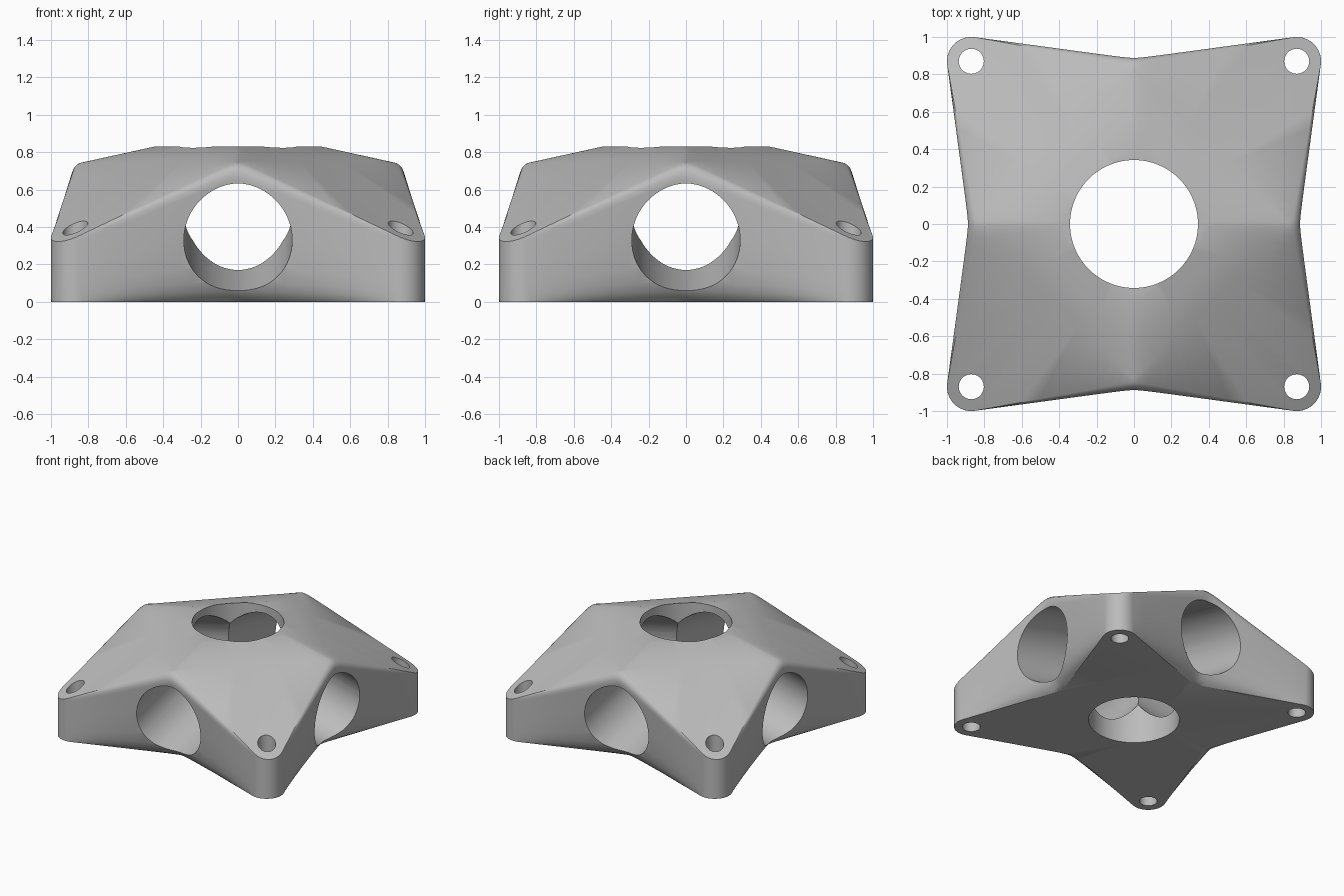
import bpy, bmesh, math
from mathutils import Matrix, Vector

old = bpy.data.objects.get("Cube")
if old:
    bpy.data.objects.remove(old, do_unlink=True)

CORNER, CORNER_R = 0.87, 0.13      # centre and radius of each rounded corner
SOFT = 0.04                        # rounding of ridges and waists


def material(name, rgb):
    mat = bpy.data.materials.new(name)
    mat.use_nodes = True
    mat.diffuse_color = (*rgb, 1)
    mat.node_tree.nodes["Principled BSDF"].inputs["Base Color"].default_value = (*rgb, 1)
    return mat


def soft_abs(v):
    return math.hypot(v, SOFT)


def roof(x, y):
    """Height of the roof: flat crown, shallow slope, then steeper corner slope."""
    s = soft_abs(x) + soft_abs(y) - SOFT
    if s < 0.45:
        return 0.83
    if s < 0.85:
        return 0.83 - 0.22 * (s - 0.45)
    return 0.742 - 0.405 * (s - 0.85)


def outline(waist):
    """Four-pointed plan outline with its sides pinched in to the waist distance."""
    lean = math.atan2(1 - waist, CORNER)
    end_x = CORNER + CORNER_R * math.cos(lean)
    end_y = CORNER - CORNER_R * math.sin(lean)
    slope = (end_x - waist) / (soft_abs(end_y) - SOFT)
    side = []
    for i in range(12):
        y = end_y * (i / 12) ** 1.8
        side.append((waist + slope * (soft_abs(y) - SOFT), y))
    arc = []
    for i in range(13):
        a = -lean + (math.pi / 2 + 2 * lean) * i / 12
        arc.append((CORNER + CORNER_R * math.cos(a), CORNER + CORNER_R * math.sin(a)))
    quarter = side + arc + [(y, x) for x, y in reversed(side[1:])]
    loop = []
    for _ in range(4):
        loop += quarter
        quarter = [(-y, x) for x, y in quarter]
    return loop


# Body: wall rings from the base up, then roof rings running in to the crown
bm = bmesh.new()
rings = []
walls = [(0.71, 0), (0.745, 0.025), (0.78, 0.075), (0.81, 0.15), (0.835, 0.28),
         (0.86, 0.55), (0.885, 0.9), (0.888, 0.95), (0.875, 0.985), (0.85, 1)]
for waist, t in walls:
    rings.append([bm.verts.new((x, y, t * roof(x, y))) for x, y in outline(waist)])
for s in (0.83, 0.64, 0.45, 0.2):
    ring = []
    for x, y in outline(0.85):
        k = s / (abs(x) + abs(y))
        ring.append(bm.verts.new((x * k, y * k, roof(x * k, y * k))))
    rings.append(ring)
for low, high in zip(rings, rings[1:]):
    for i in range(len(low)):
        j = (i + 1) % len(low)
        bm.faces.new((low[i], low[j], high[j], high[i]))
bm.faces.new(list(reversed(rings[0])))
bm.faces.new(rings[-1])
bmesh.ops.recalc_face_normals(bm, faces=bm.faces[:])
mesh = bpy.data.meshes.new("hub_body")
bm.to_mesh(mesh)
bm.free()
body = bpy.data.objects.new("hub_body", mesh)
bpy.context.collection.objects.link(body)
mesh.materials.append(material("plain grey", (0.5, 0.5, 0.5)))


def bore(start, end, radius, sides):
    """Cut a round hole through the body from start to end."""
    start, end = Vector(start), Vector(end)
    axis = end - start
    place = Matrix.Translation((start + end) / 2) @ axis.to_track_quat('Z', 'Y').to_matrix().to_4x4()
    cut = bmesh.new()
    bmesh.ops.create_cone(cut, cap_ends=True, segments=sides, radius1=radius,
                          radius2=radius, depth=axis.length, matrix=place)
    me = bpy.data.meshes.new("hole_cutter")
    cut.to_mesh(me)
    cut.free()
    cutter = bpy.data.objects.new("hole_cutter", me)
    cutter.hide_render = True
    bpy.context.collection.objects.link(cutter)
    mod = body.modifiers.new("hole", 'BOOLEAN')
    mod.operation, mod.solver, mod.object = 'DIFFERENCE', 'EXACT', cutter
    bpy.ops.object.modifier_apply(modifier=mod.name)
    bpy.data.objects.remove(cutter, do_unlink=True)


bpy.ops.object.select_all(action='DESELECT')
body.select_set(True)
bpy.context.view_layer.objects.active = body

# Central shaft, four rising side bores and four corner bolt holes
bore((0, 0, -0.5), (0, 0, 1.5), 0.342, 96)
for i in range(4):
    turn = Matrix.Rotation(i * math.pi / 2, 3, 'Z')
    bore(turn @ Vector((1.26, 0, 0.24)), turn @ Vector((0, 0, 0.555)), 0.29, 72)
    bore(turn @ Vector((CORNER, CORNER, -0.5)), turn @ Vector((CORNER, CORNER, 1)), 0.067, 40)

bpy.ops.object.shade_smooth_by_angle(angle=math.radians(30))
